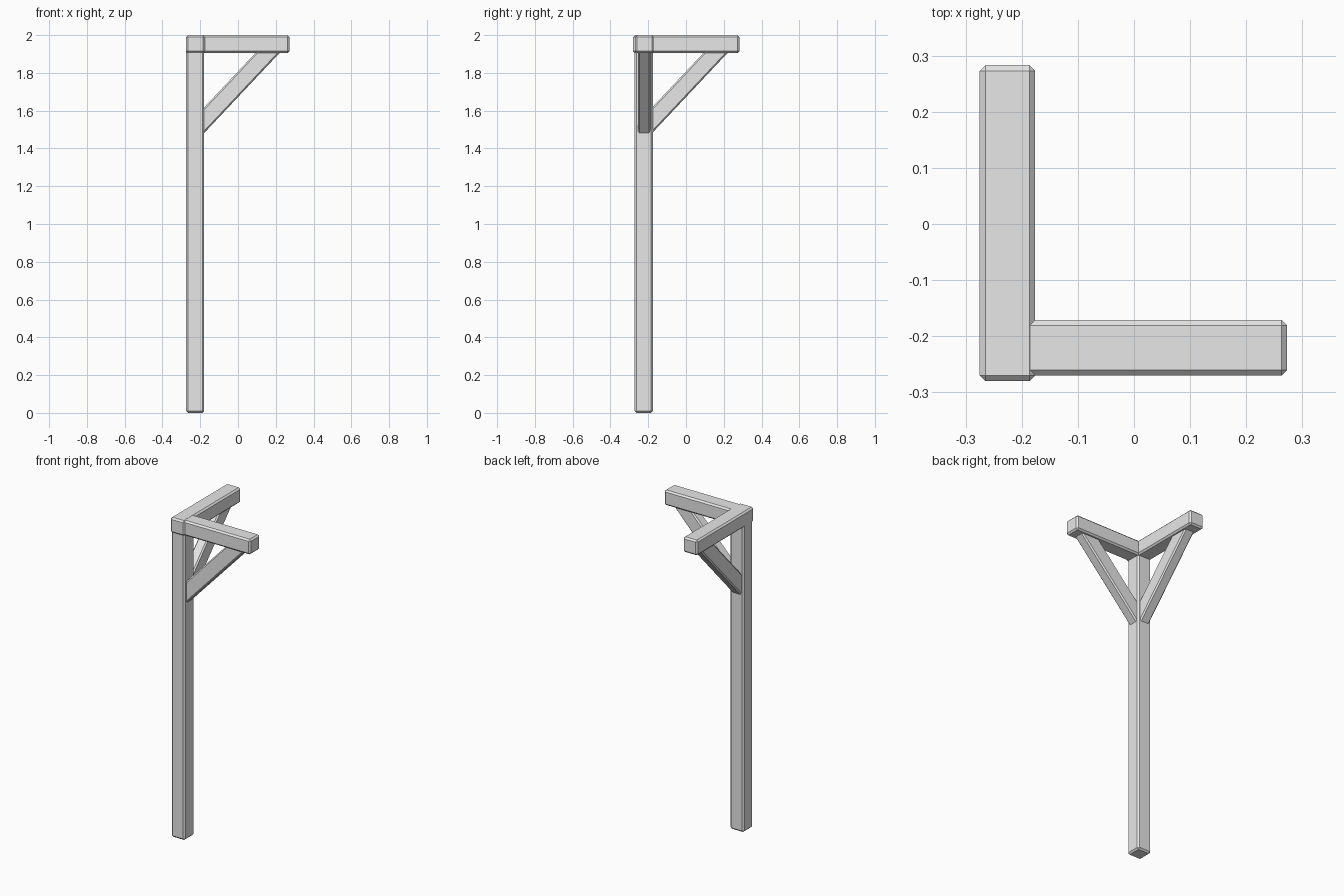
import bpy
import math
from mathutils import Vector

cube = bpy.data.objects.get("Cube")
if cube:
    bpy.data.objects.remove(cube, do_unlink=True)

grey = bpy.data.materials.new("plain grey")
grey.use_nodes = True
grey.diffuse_color = (0.8, 0.8, 0.8, 1)
grey.node_tree.nodes["Principled BSDF"].inputs["Base Color"].default_value = (0.8, 0.8, 0.8, 1)


def timber(name, center, size, rotation=(0, 0, 0), chamfer=0.01):
    """A squared timber with chamfered edges."""
    bpy.ops.mesh.primitive_cube_add(size=1, location=center, rotation=rotation)
    obj = bpy.context.object
    obj.name = name
    obj.scale = size
    bpy.ops.object.transform_apply(location=False, rotation=False, scale=True)
    bevel = obj.modifiers.new("chamfer", 'BEVEL')
    bevel.width = chamfer
    bevel.segments = 1
    obj.data.materials.append(grey)
    return obj


def span(name, low, high):
    """A timber filling the box between two corners."""
    low, high = Vector(low), Vector(high)
    return timber(name, (low + high) / 2, high - low)


# Upright post, with its top tucked into the beams
span("post", (-0.274, -0.272, 0), (-0.179, -0.176, 1.94))

# Two horizontal beams meeting over the post
span("back_beam", (-0.275, -0.28, 1.905), (-0.176, 0.283, 2))
span("side_beam", (-0.24, -0.27, 1.905), (0.273, -0.171, 1.9995))

# Diagonal braces, with both ends buried in the post and beams
THICK, WIDE = 0.093, 0.066
foot, head = Vector((-0.186, 1.474)), Vector((0.229, 1.915))
along = head - foot
angle = math.atan2(along.y, along.x)
normal = Vector((-along.y, along.x)).normalized()
mid = (foot + head) / 2 + normal * THICK / 2
timber("side_brace", (mid.x, -0.222, mid.y), (along.length, WIDE, THICK),
       (0, -angle, 0), 0.008)
timber("back_brace", (-0.226, mid.x, mid.y), (WIDE, along.length, THICK),
       (angle, 0, 0), 0.008)
